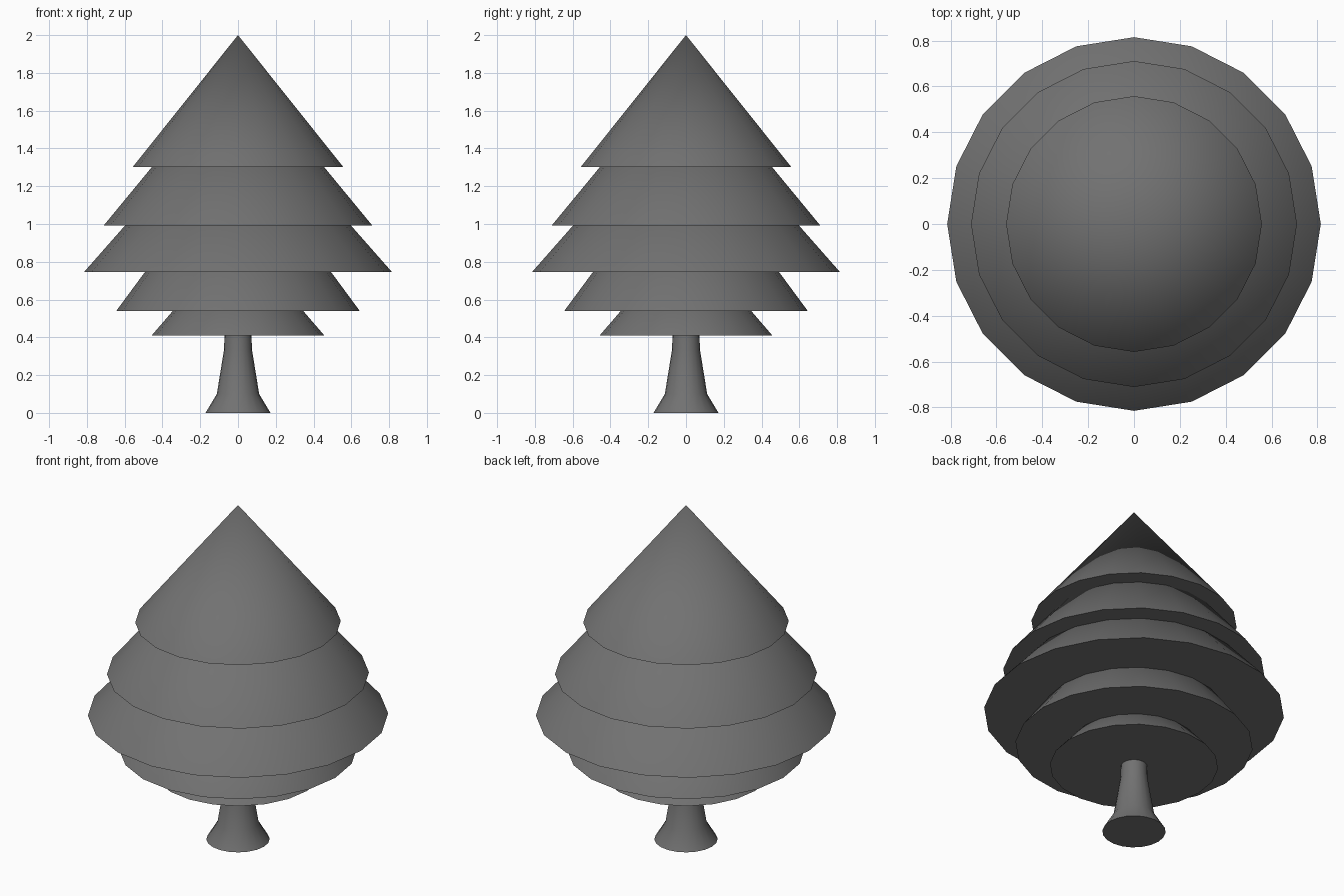
import bpy, bmesh
from math import cos, sin, pi, radians

if "Cube" in bpy.data.objects:
    bpy.data.objects.remove(bpy.data.objects["Cube"])

SIDES = 20

# Dark grey for the whole tree
dark = bpy.data.materials.new("dark_grey")
dark.diffuse_color = (0.167, 0.167, 0.167, 1)
dark.use_nodes = True
dark.node_tree.nodes["Principled BSDF"].inputs["Base Color"].default_value = dark.diffuse_color


def lathe(name, profile):
    """Spin (radius, z) points, bottom to top, into a capped solid."""
    bm = bmesh.new()
    rings = []
    for r, z in profile:
        if r == 0:
            rings.append([bm.verts.new((0, 0, z))] * SIDES)
        else:
            rings.append([bm.verts.new((r * cos(2 * pi * i / SIDES), r * sin(2 * pi * i / SIDES), z))
                          for i in range(SIDES)])
    for low, high in zip(rings, rings[1:]):
        for i in range(SIDES):
            j = (i + 1) % SIDES
            quad = [low[i], low[j], high[j], high[i]]
            bm.faces.new(list(dict.fromkeys(quad)))
    bm.faces.new(rings[0][::-1])
    if profile[-1][0] > 0:
        bm.faces.new(rings[-1])
    mesh = bpy.data.meshes.new(name)
    bm.to_mesh(mesh)
    bm.free()
    mesh.materials.append(dark)
    obj = bpy.data.objects.new(name, mesh)
    bpy.context.collection.objects.link(obj)
    bpy.ops.object.select_all(action='DESELECT')
    obj.select_set(True)
    bpy.context.view_layer.objects.active = obj
    bpy.ops.object.shade_smooth_by_angle(angle=radians(40))
    return obj


# Flared trunk, its top tucked into the lowest tier
lathe("trunk", [(0.172, 0), (0.112, 0.10), (0.074, 0.335), (0.07, 0.45)])

# Overlapping foliage cones: base radius, base height, tip height
tiers = [(0.457, 0.41, 0.94), (0.645, 0.539, 1.415), (0.815, 0.746, 1.67),
         (0.711, 0.992, 1.855), (0.558, 1.301, 2.0)]
for n, (radius, base, tip) in enumerate(tiers, 1):
    lathe(f"foliage_tier_{n}", [(radius, base), (0, tip)])
